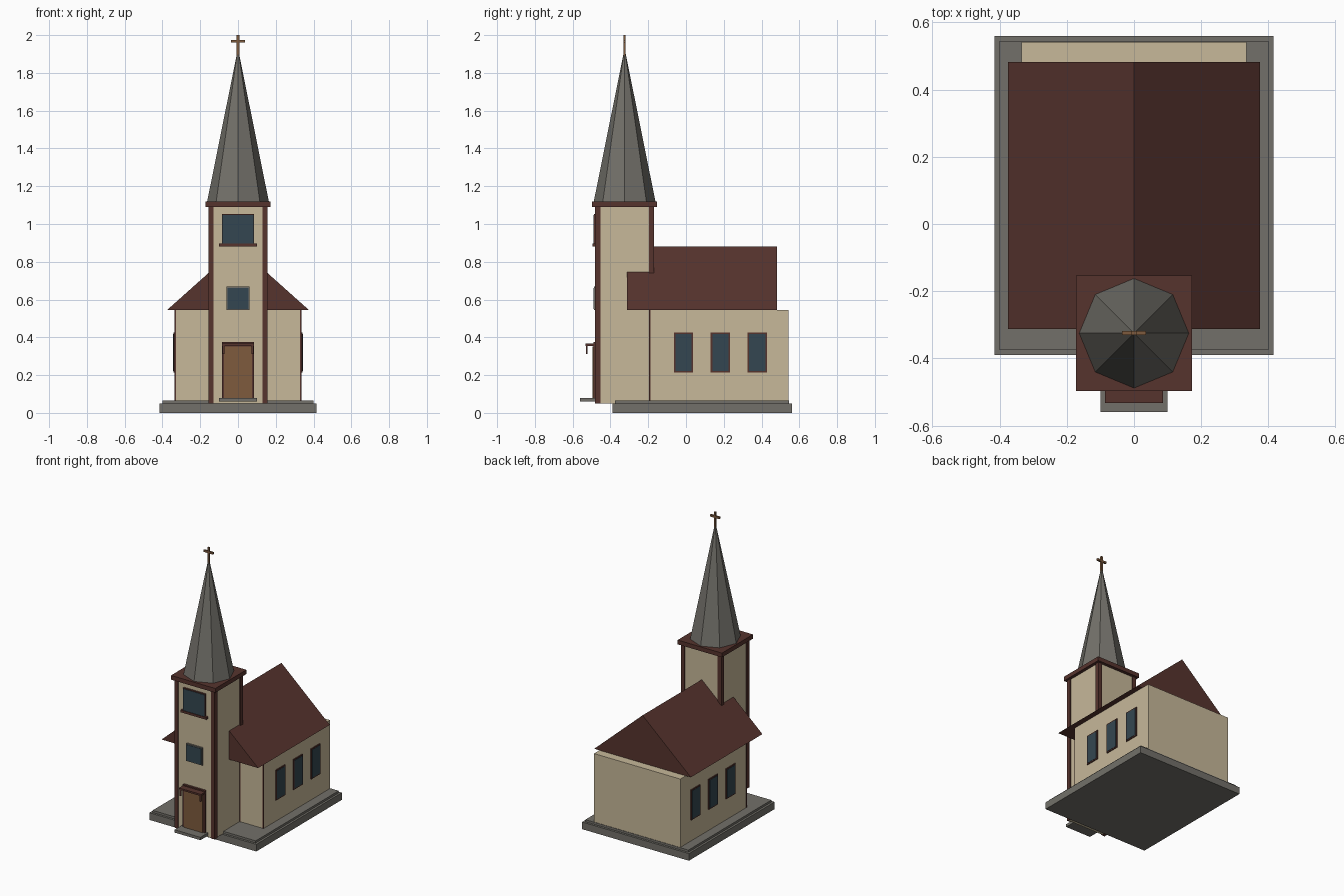
import bpy, bmesh, math

if "Cube" in bpy.data.objects:
    bpy.data.objects.remove(bpy.data.objects["Cube"])


def material(name, rgb):
    m = bpy.data.materials.new(name)
    m.diffuse_color = (*rgb, 1)
    m.use_nodes = True
    m.node_tree.nodes["Principled BSDF"].inputs["Base Color"].default_value = m.diffuse_color
    return m


CREAM = material("cream plaster", (0.57, 0.48, 0.32))
STONE = material("grey stone", (0.17, 0.163, 0.143))
BROWN = material("dark red brown", (0.094, 0.034, 0.027))
WOOD = material("oak wood", (0.21, 0.105, 0.048))
GLASS = material("blue glass", (0.034, 0.062, 0.082))


def finish(name, bm, mat):
    bmesh.ops.recalc_face_normals(bm, faces=bm.faces)
    me = bpy.data.meshes.new(name)
    bm.to_mesh(me)
    bm.free()
    me.materials.append(mat)
    ob = bpy.data.objects.new(name, me)
    bpy.context.collection.objects.link(ob)
    return ob


def box(name, x, y, z, mat):
    """Box from (min, max) pairs on each axis."""
    bm = bmesh.new()
    bmesh.ops.create_cube(bm, size=1)
    for v in bm.verts:
        v.co = [r[0] if c < 0 else r[1] for c, r in zip(v.co, (x, y, z))]
    return finish(name, bm, mat)


def sym(h):
    return (-h, h)


TY = -0.325  # tower centre in y

# Stepped plinth
box("plinth_lower", sym(0.415), (-0.39, 0.56), (0, 0.05), STONE)
box("plinth_upper", sym(0.4), (-0.375, 0.545), (0.05, 0.065), STONE)

# Nave and its gabled roof
box("nave_walls", sym(0.335), (-0.195, 0.542), (0.06, 0.545), CREAM)
bm = bmesh.new()
profile = [(-0.375, 0.545), (0.375, 0.545), (0, 0.88)]
face = bm.faces.new([bm.verts.new((x, -0.312, z)) for x, z in profile])
ext = bmesh.ops.extrude_face_region(bm, geom=[face])
bmesh.ops.translate(bm, vec=(0, 0.794, 0),
                    verts=[g for g in ext["geom"] if isinstance(g, bmesh.types.BMVert)])
finish("nave_roof", bm, BROWN)

# Side windows and thin corner strips
for s, side in ((-1, "left"), (1, "right")):
    def out(a, b):
        return tuple(sorted((s * a, s * b)))
    for i, y in enumerate((-0.013, 0.182, 0.377)):
        box(f"{side}_window_frame_{i}", out(0.33, 0.341), (y - 0.051, y + 0.051),
            (0.213, 0.426), BROWN)
        box(f"{side}_window_glass_{i}", out(0.333, 0.343), (y - 0.043, y + 0.043),
            (0.221, 0.418), GLASS)
    box(f"{side}_corner_strip", out(0.328, 0.336), (-0.197, -0.189), (0.06, 0.545), BROWN)

# Tower shaft, corner posts and cornice
box("tower_walls", sym(0.15), (TY - 0.15, TY + 0.15), (0.05, 1.1), CREAM)
for sx in (-1, 1):
    for sy in (-1, 1):
        cx, cy = sx * 0.1425, TY + sy * 0.1425
        box("tower_corner_post", (cx - 0.014, cx + 0.014), (cy - 0.014, cy + 0.014),
            (0.05, 1.095), BROWN)
box("tower_cornice", sym(0.172), (TY - 0.172, TY + 0.172), (1.09, 1.12), BROWN)

# Eight-sided spire
bm = bmesh.new()
bmesh.ops.create_cone(bm, cap_ends=True, segments=8, radius1=0.163, radius2=0.004, depth=0.79)
bmesh.ops.translate(bm, verts=bm.verts, vec=(0, TY, 1.12 + 0.395))
finish("spire", bm, STONE)

# Cross
box("cross_upright", sym(0.007), (TY - 0.006, TY + 0.006), (1.88, 2.0), WOOD)
box("cross_arm", sym(0.036), (TY - 0.006, TY + 0.006), (1.96, 1.974), WOOD)

# Tower windows
box("belfry_window_frame", sym(0.086), (-0.488, -0.47), (0.885, 1.052), BROWN)
box("belfry_window_glass", sym(0.082), (-0.491, -0.48), (0.89, 1.048), GLASS)
box("belfry_window_sill", sym(0.1), (-0.495, -0.47), (0.88, 0.896), BROWN)
box("middle_window_frame", sym(0.062), (-0.486, -0.47), (0.545, 0.668), STONE)
box("middle_window_glass", sym(0.056), (-0.489, -0.48), (0.551, 0.662), GLASS)

# Door with frame, canopy, brackets and step
box("door_frame", sym(0.086), (-0.49, -0.47), (0.06, 0.375), BROWN)
box("door", sym(0.073), (-0.496, -0.48), (0.06, 0.352), WOOD)
box("door_canopy", sym(0.086), (-0.533, -0.47), (0.355, 0.367), BROWN)
for s in (-1, 1):
    box("canopy_bracket", (s * 0.077 - 0.005, s * 0.077 + 0.005), (-0.53, -0.522),
        (0.312, 0.36), BROWN)
box("door_step", sym(0.1), (-0.56, -0.46), (0.06, 0.08), STONE)
